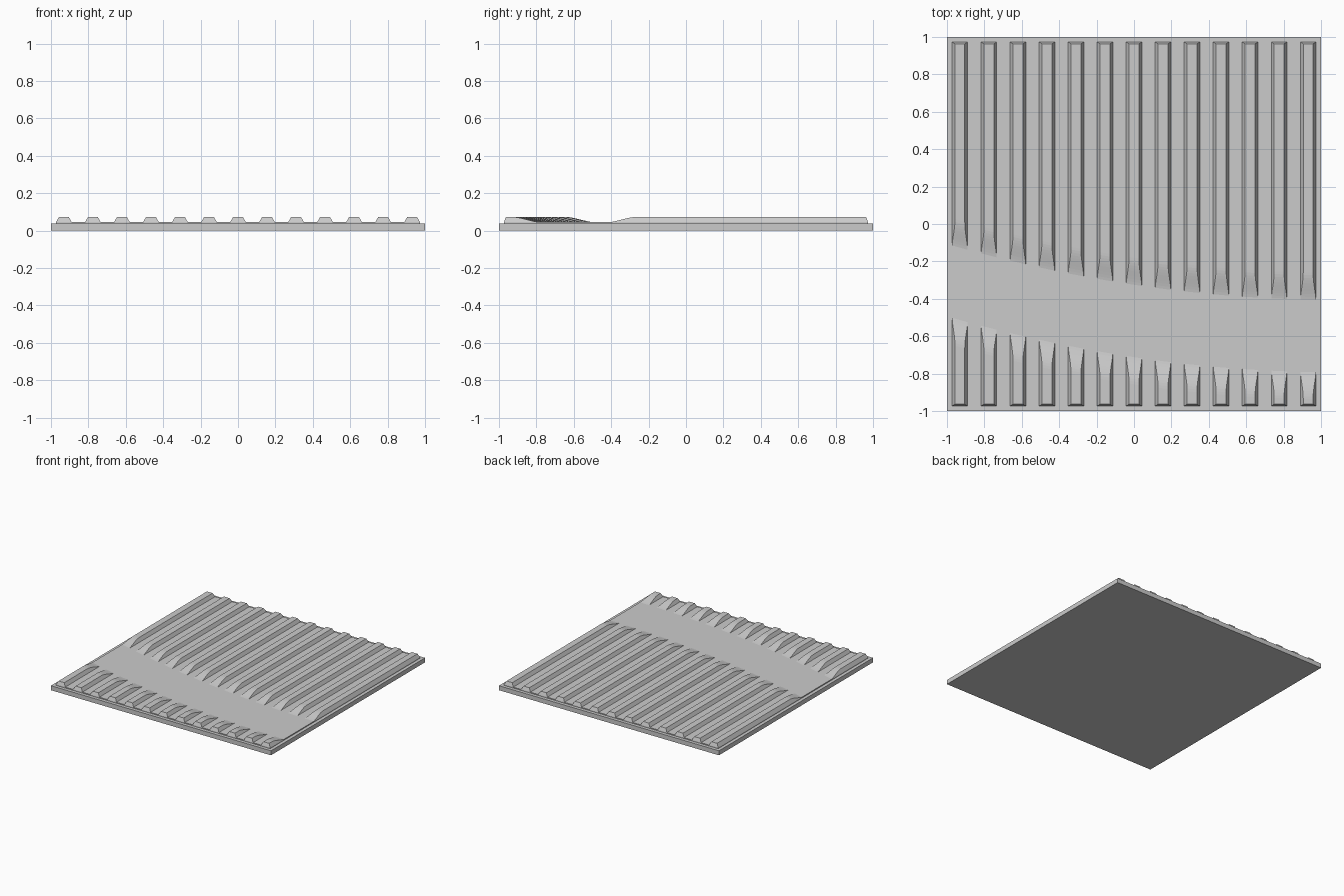
import bpy, bmesh, math

if "Cube" in bpy.data.objects:
    bpy.data.objects.remove(bpy.data.objects["Cube"])

BASE_TOP, FLOOR, CREST = 0.037, 0.045, 0.073
BED = 0.973            # half size of the raised bed
FOOT, TOP = 0.042, 0.026   # ridge half widths at foot and crest
BLEND, STEPS = 0.145, 10   # length of the worn ramp beside the path


def box(name, half, z0, z1):
    bpy.ops.mesh.primitive_cube_add(size=1, location=(0, 0, (z0 + z1) / 2))
    ob = bpy.context.object
    ob.name = name
    ob.scale = (2 * half, 2 * half, z1 - z0)
    bpy.ops.object.transform_apply(location=False, rotation=False, scale=True)
    return ob


def path_edge(x, side):
    """y of the path's edge: side +1 is the back edge, -1 the front edge."""
    y = -0.325 - 0.149 * x + 0.069 * x * x
    return y if side > 0 else y - 0.387


def add_ridge(bm, cx, side):
    """Trapezoid ridge whose crest ramps down to the path."""
    rings = []
    for i in range(STEPS + 1):
        t = i / STEPS
        rise = 0.5 * (math.sin(t * math.pi / 2) + t * t * (3 - 2 * t))
        half = FOOT + (TOP - FOOT) * rise
        z = FLOOR + (CREST - FLOOR) * rise
        ring = []
        for dx, h in ((-FOOT, FLOOR), (-half, z), (half, z), (FOOT, FLOOR)):
            x = cx + dx
            ring.append(bm.verts.new((x, path_edge(x, side) + side * t * BLEND, h)))
        rings.append(ring)
    # straight run to the sloped outer end
    rings.append([bm.verts.new((cx + dx, side * y, z)) for dx, y, z in (
        (-FOOT, BED, FLOOR), (-TOP, BED - 0.01, CREST),
        (TOP, BED - 0.01, CREST), (FOOT, BED, FLOOR))])
    for a, b in zip(rings, rings[1:]):
        for k in range(3):
            bm.faces.new((a[k], a[k + 1], b[k + 1], b[k]))
    bm.faces.new(rings[-1])


# Ground slab and raised bed
box("base_slab", 1.0, 0, BASE_TOP)
box("soil_bed", BED, BASE_TOP, FLOOR)

# Thirteen ridges, each interrupted by the curved path
bm = bmesh.new()
for i in range(13):
    for side in (1, -1):
        add_ridge(bm, -0.931 + i * 1.862 / 12, side)
bmesh.ops.recalc_face_normals(bm, faces=bm.faces)
# open-bottomed shells: make sure they face upward
bm.normal_update()
for f in bm.faces:
    if f.normal.z < 0:
        f.normal_flip()
mesh = bpy.data.meshes.new("furrow_ridges")
bm.to_mesh(mesh)
bm.free()
bpy.context.collection.objects.link(bpy.data.objects.new("furrow_ridges", mesh))
